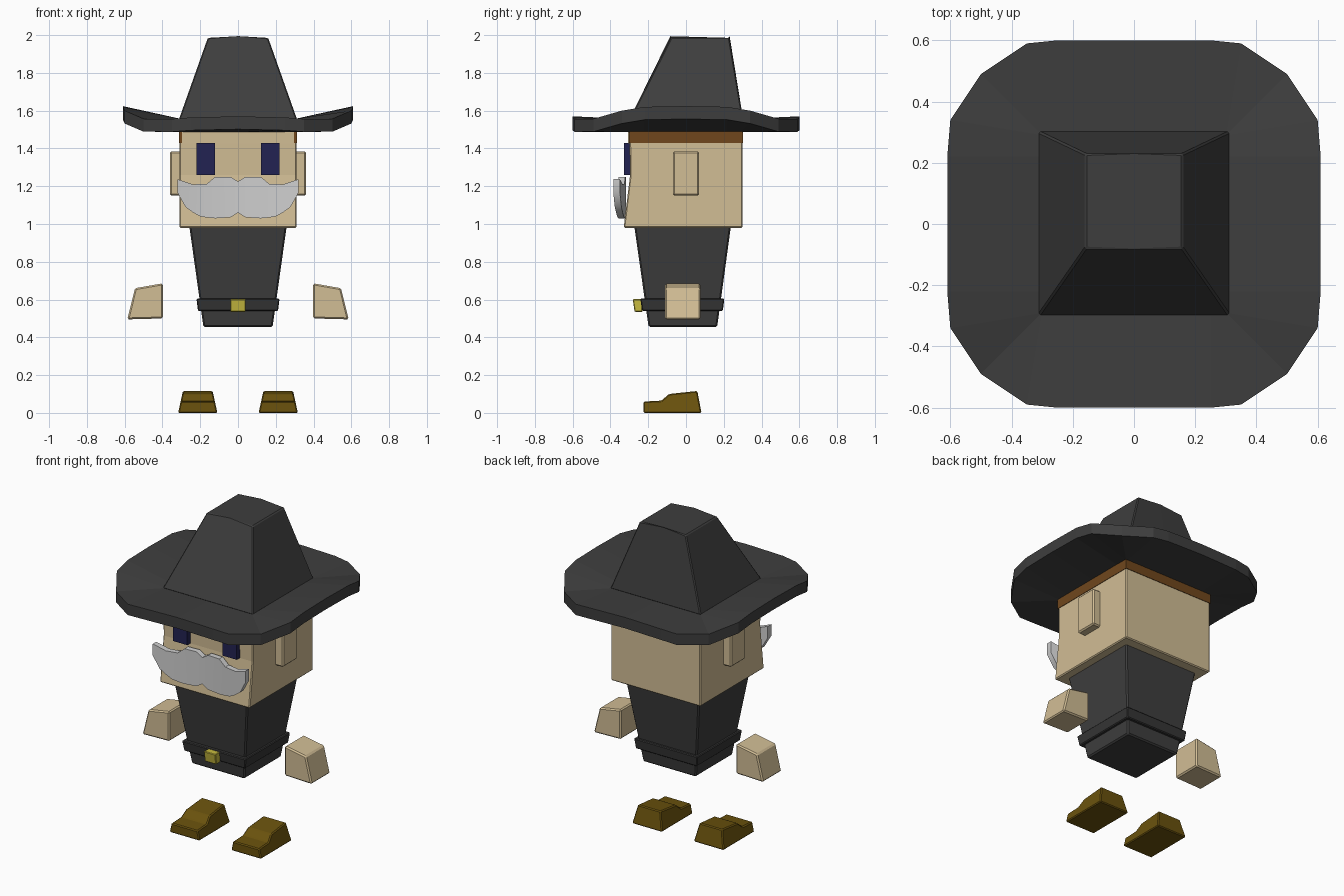
import bpy, bmesh, math

if "Cube" in bpy.data.objects:
    bpy.data.objects.remove(bpy.data.objects["Cube"])


def material(name, r, g, b):
    m = bpy.data.materials.new(name)
    m.diffuse_color = (r, g, b, 1)
    m.use_nodes = True
    m.node_tree.nodes["Principled BSDF"].inputs["Base Color"].default_value = m.diffuse_color
    return m


CHARCOAL = material("charcoal", 0.048, 0.048, 0.048)
BELT = material("belt_black", 0.036, 0.036, 0.036)
SKIN = material("skin", 0.64, 0.51, 0.30)
HAIR = material("hair_brown", 0.16, 0.062, 0.012)
WHITE = material("moustache_grey", 0.62, 0.62, 0.62)
NAVY = material("navy", 0.016, 0.016, 0.085)
GOLD = material("gold", 0.58, 0.50, 0.05)
SHOE = material("shoe_brown", 0.145, 0.085, 0.004)


def loft(name, mat, rings, bevel=0.0, caps=True, smooth=False):
    """Skin a stack of matching point rings, with end caps."""
    bm = bmesh.new()
    vs = [[bm.verts.new(p) for p in ring] for ring in rings]
    n = len(rings[0])
    for a, b in zip(vs, vs[1:]):
        for i in range(n):
            j = (i + 1) % n
            bm.faces.new((a[i], a[j], b[j], b[i]))
    if caps:
        bm.faces.new(vs[0])
        bm.faces.new(vs[-1])
    bmesh.ops.remove_doubles(bm, verts=bm.verts, dist=1e-4)
    bmesh.ops.recalc_face_normals(bm, faces=bm.faces)
    me = bpy.data.meshes.new(name)
    bm.to_mesh(me)
    bm.free()
    me.materials.append(mat)
    ob = bpy.data.objects.new(name, me)
    bpy.context.collection.objects.link(ob)
    if bevel:
        mod = ob.modifiers.new("soft_edges", 'BEVEL')
        mod.width = bevel
        mod.segments = 1
        mod.limit_method = 'ANGLE'
    if smooth:
        bpy.ops.object.select_all(action='DESELECT')
        ob.select_set(True)
        bpy.context.view_layer.objects.active = ob
        bpy.ops.object.shade_smooth_by_angle(angle=math.radians(35))
    return ob


def rect(x0, x1, y0, y1, z):
    return [(x0, y0, z), (x1, y0, z), (x1, y1, z), (x0, y1, z)]


def box(name, mat, x, y, z, bevel=0.0):
    return loft(name, mat, [rect(*x, *y, z[0]), rect(*x, *y, z[1])], bevel)


# Hat brim: one quarter of the rim (x, y, top z), mirrored to a full loop
quarter = [(0, 0.6, 1.57), (0.25, 0.6, 1.564), (0.35, 0.59, 1.556), (0.5, 0.49, 1.557),
           (0.6, 0.34, 1.60), (0.61, 0.22, 1.62), (0.61, 0, 1.624)]
half = quarter + [(x, -y, z) for x, y, z in quarter[-2::-1]]
rim = half + [(-x, y, z) for x, y, z in half[-2:0:-1]]


def inner(z):
    return [(max(-0.3, min(0.3, x)), max(-0.29, min(0.29, y)), z) for x, y, _ in rim]


loft("hat_brim", CHARCOAL,
     [inner(1.556), rim, [(x, y, z - 0.068) for x, y, z in rim], inner(1.487)], caps=False)


# Hat crown with a low ridge across the top
def crown_ring(w, y0, y1, z, ridge):
    return [(-w, y0, z), (0, y0, z + ridge), (w, y0, z),
            (w, y1, z), (0, y1, z + ridge), (-w, y1, z)]


loft("hat_crown", CHARCOAL,
     [crown_ring(0.313, -0.30, 0.303, 1.553, 0), crown_ring(0.16, -0.08, 0.23, 1.985, 0.015)], 0.006)

# Head, chin slightly forward
loft("head", SKIN, [rect(-0.31, 0.31, -0.33, 0.3, 0.98),
                    rect(-0.31, 0.31, -0.296, 0.3, 1.26),
                    rect(-0.31, 0.31, -0.300, 0.3, 1.495)], 0.006)
# Hair band around sides and back, with skin plate for the forehead
box("hair_band", HAIR, (-0.313, 0.313), (-0.302, 0.303), (1.43, 1.498))
box("forehead", SKIN, (-0.297, 0.297), (-0.306, -0.30), (1.425, 1.498))

# Body and belt
loft("body", CHARCOAL, [rect(-0.183, 0.183, -0.198, 0.165, 0.455),
                        rect(-0.258, 0.258, -0.274, 0.238, 0.99)], 0.008)
loft("belt", BELT, [rect(-0.212, 0.212, -0.232, 0.195, 0.54),
                    rect(-0.220, 0.220, -0.242, 0.203, 0.605)], 0.005)
loft("buckle", GOLD, [rect(-0.04, 0.04, -0.272, -0.23, 0.535),
                      rect(-0.04, 0.04, -0.282, -0.235, 0.602)], 0.004)

# Paired parts
for s, side in ((1, "right"), (-1, "left")):
    box("ear_" + side, SKIN, sorted((s * 0.30, s * 0.36)), (-0.07, 0.07), (1.15, 1.385), 0.008)
    box("eye_" + side, NAVY, sorted((s * 0.122, s * 0.22)), (-0.327, -0.29), (1.26, 1.43))
    palm = [(0.398, 0.50), (0.586, 0.495), (0.545, 0.66), (0.398, 0.686)]
    loft("hand_" + side, SKIN,
         [[(s * x, y, z) for x, z in palm] for y in (-0.11, 0.077)], 0.008)
    # Shoe: side profile (y, z), tapering inward with height
    sole = [(-0.225, 0), (-0.225, 0.06), (-0.13, 0.065), (-0.09, 0.10), (0.06, 0.116), (0.082, 0)]
    loft("shoe_" + side, SHOE,
         [[(s * 0.213 + d * (0.104 - 0.22 * z), y, z) for y, z in sole] for d in (-1, 1)], 0.006)

# Moustache: outline (x, z) of one half, ends sweeping forward
tash = [(0, 1.225), (0.04, 1.25), (0.12, 1.25), (0.165, 1.213), (0.24, 1.21), (0.315, 1.237),
        (0.32, 1.165), (0.275, 1.085), (0.2, 1.04), (0.1, 1.03), (0.04, 1.035), (0, 1.06)]


def sweep(x):
    return -0.352 - 0.033 * (x / 0.32) ** 2


# Columns across the width: (x, bottom z, top z)
cols = [(0, 1.06, 1.225), (0.04, 1.035, 1.25), (0.12, 1.03, 1.25), (0.165, 1.034, 1.213),
        (0.2, 1.04, 1.211), (0.24, 1.062, 1.21), (0.278, 1.09, 1.223), (0.32, 1.165, 1.237)]
cols = [(-x, a, b) for x, a, b in cols[:0:-1]] + cols
loft("moustache", WHITE,
     [[(x, sweep(x), a), (x, sweep(x), b), (x, sweep(x) + 0.035, b), (x, sweep(x) + 0.035, a)]
      for x, a, b in cols], smooth=True)
